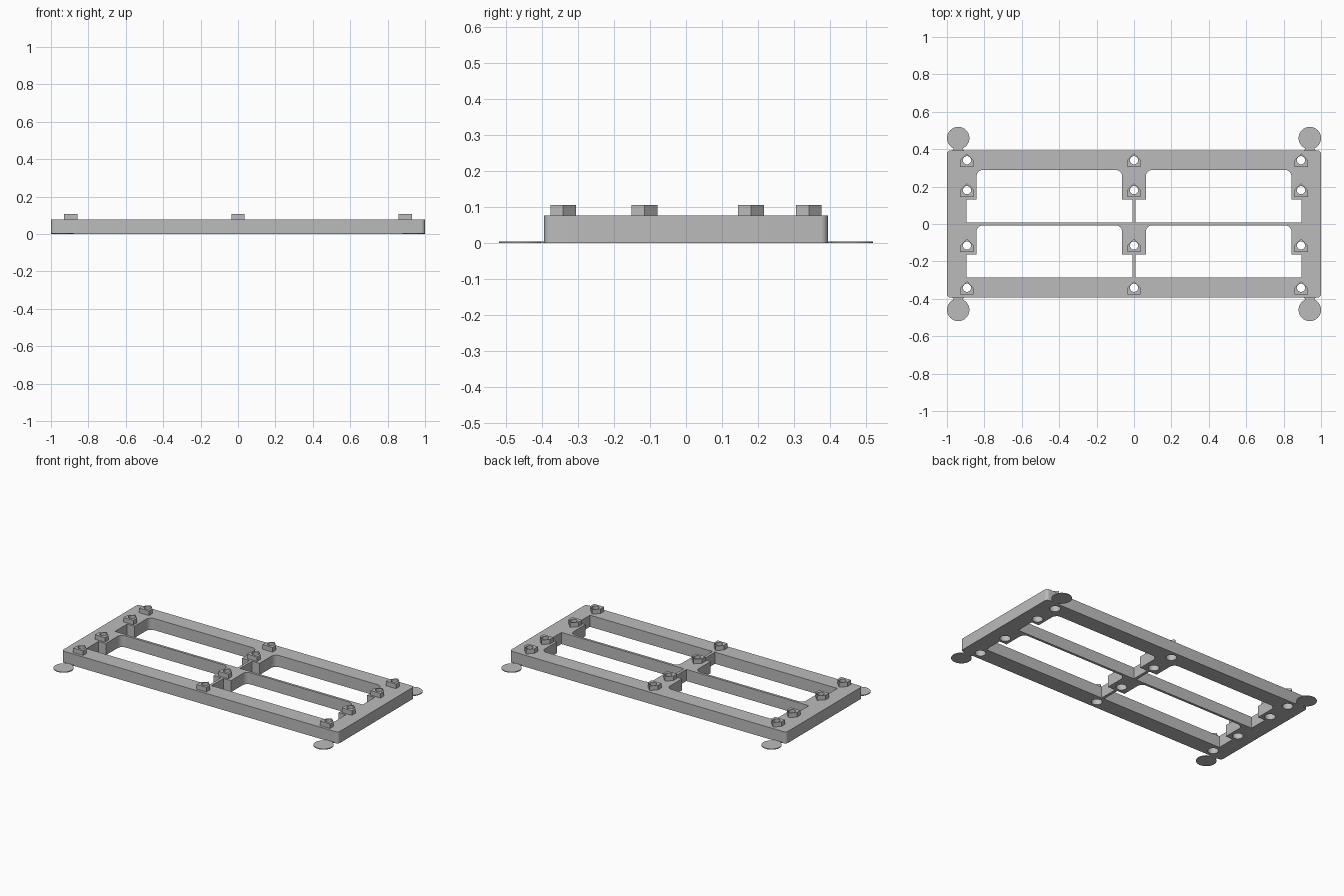
import bpy, bmesh, math
from mathutils import Vector

cube = bpy.data.objects.get("Cube")
if cube:
    bpy.data.objects.remove(cube)

grey = bpy.data.materials.new("light grey")
grey.use_nodes = True
grey.diffuse_color = (0.5, 0.5, 0.5, 1)
grey.node_tree.nodes["Principled BSDF"].inputs["Base Color"].default_value = (0.5, 0.5, 0.5, 1)


def rounded(corners, steps=6):
    """Closed outline from (x, y, radius) right-angled corners."""
    out = []
    for i, (x, y, r) in enumerate(corners):
        p = Vector((x, y))
        if r == 0:
            out.append(p)
            continue
        a = (Vector(corners[i - 1][:2]) - p).normalized() * r
        b = (Vector(corners[(i + 1) % len(corners)][:2]) - p).normalized() * r
        for k in range(steps + 1):
            t = k / steps * math.pi / 2
            out.append(p + a * (1 - math.sin(t)) + b * (1 - math.cos(t)))
    return out


def circle(x, y, r, n=32):
    return [Vector((x + r * math.cos(2 * math.pi * k / n),
                    y + r * math.sin(2 * math.pi * k / n))) for k in range(n)]


def plate(name, loops, z0, z1):
    """Extrude a flat outline with holes between two heights."""
    curve = bpy.data.curves.new(name, "CURVE")
    curve.dimensions = "2D"
    curve.fill_mode = "BOTH"
    curve.extrude = (z1 - z0) / 2
    for loop in loops:
        s = curve.splines.new("POLY")
        s.points.add(len(loop) - 1)
        for pt, p in zip(s.points, loop):
            pt.co = (p.x, p.y, 0, 1)
        s.use_cyclic_u = True
    temp = bpy.data.objects.new(name + " outline", curve)
    mesh = bpy.data.meshes.new_from_object(temp)
    bpy.data.objects.remove(temp)
    bm = bmesh.new()
    bm.from_mesh(mesh)
    bmesh.ops.remove_doubles(bm, verts=bm.verts, dist=0.0001)
    bmesh.ops.recalc_face_normals(bm, faces=bm.faces)
    bmesh.ops.translate(bm, verts=bm.verts, vec=(0, 0, (z0 + z1) / 2))
    bm.to_mesh(mesh)
    bm.free()
    mesh.materials.clear()
    mesh.materials.append(grey)
    obj = bpy.data.objects.new(name, mesh)
    bpy.context.collection.objects.link(obj)
    return obj


def smooth(obj):
    bpy.ops.object.select_all(action="DESELECT")
    obj.select_set(True)
    bpy.context.view_layer.objects.active = obj
    bpy.ops.object.shade_smooth_by_angle(angle=math.radians(30))


TOP, BOSS_TOP = 0.076, 0.106
HALF_Y = 0.394
BORE, RECESS = 0.022, 0.032
bosses = [(x, y) for x in (-0.893, 0, 0.893) for y in (-0.341, -0.115, 0.181, 0.341)]

# Frame with four stepped windows
loops = [rounded([(-1, -HALF_Y, 0.02), (1, -HALF_Y, 0.02), (1, HALF_Y, 0.02), (-1, HALF_Y, 0.02)])]
for s in (-1, 1):
    for low, step, high in ((0.009, 0.132, 0.289), (-0.286, -0.163, -0.007)):
        loops.append(rounded([
            (s * 0.009, low, 0), (s * 0.895, low, 0), (s * 0.895, step, 0), (s * 0.842, step, 0),
            (s * 0.842, high, 0.035), (s * 0.063, high, 0.035), (s * 0.063, step, 0), (s * 0.009, step, 0)]))
frame = plate("frame", loops, 0, TOP)

# Screw holes: a bore from above and a wider recess below
for name, radius, z0, z1 in (("bore", BORE, -0.1, 0.2), ("recess", RECESS, -0.1, 0.04)):
    cutter = plate(name + " cutter", [circle(x, y, radius) for x, y in bosses], z0, z1)
    cutter.hide_render = True
    mod = frame.modifiers.new(name, "BOOLEAN")
    mod.operation = "DIFFERENCE"
    mod.solver = "EXACT"
    mod.object = cutter
    bpy.context.view_layer.objects.active = frame
    bpy.ops.object.modifier_apply(modifier=mod.name)
    bpy.data.objects.remove(cutter)
smooth(frame)

# House-shaped bosses around the holes
W = 0.036
for i, (x, y) in enumerate(bosses):
    house = [Vector((x + a * W, y + b * W)) for a, b in ((-1, -1), (1, -1), (1, 0), (0, 1), (-1, 0))]
    smooth(plate(f"boss_{i + 1}", [house, circle(x, y, BORE)], TOP, BOSS_TOP))

# Thin corner discs with short necks
for sx, side in ((-1, "right"), (1, "left")):
    for sy, end in ((-1, "front"), (1, "back")):
        x = sx * 0.94
        smooth(plate(f"{end}_{side}_disc", [circle(x, sy * 0.459, 0.06, 48)], 0, 0.005))
        neck = [Vector((x + a, sy * b)) for a, b in
                ((-0.03, HALF_Y), (0.03, HALF_Y), (0.022, 0.406), (-0.022, 0.406))]
        plate(f"{end}_{side}_neck", [neck], 0, 0.005)
